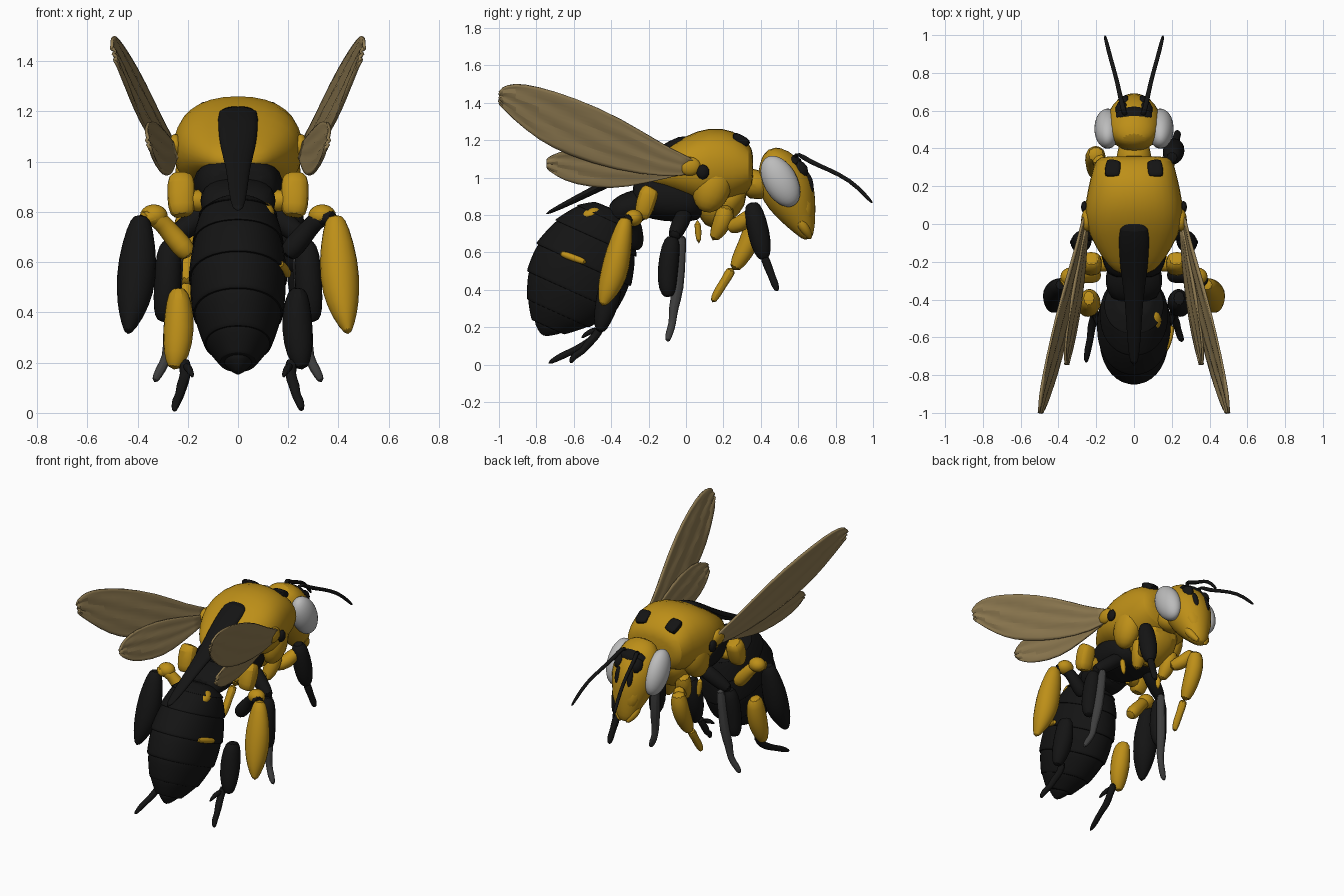
import bpy, bmesh, math
from mathutils import Vector, Matrix


def mat(name, c):
    m = bpy.data.materials.new(name)
    m.diffuse_color = (*c, 1)
    return m


YEL = mat("yellow", (0.51, 0.275, 0.009))
BLK = mat("black", (0.007, 0.007, 0.007))
WNG = mat("wing_tan", (0.28, 0.2, 0.085))
DRK = mat("dark_grey", (0.05, 0.05, 0.05))
EYE = mat("eye_grey", (0.5, 0.5, 0.5))


def finish(name, bm, m, sub=0, angle=40):
    bmesh.ops.recalc_face_normals(bm, faces=bm.faces)
    me = bpy.data.meshes.new(name)
    bm.to_mesh(me)
    bm.free()
    ob = bpy.data.objects.new(name, me)
    bpy.context.collection.objects.link(ob)
    me.materials.append(m)
    if sub:
        ob.modifiers.new("sub", 'SUBSURF').levels = sub
        ob.modifiers["sub"].render_levels = sub
    bpy.ops.object.select_all(action='DESELECT')
    ob.select_set(True)
    bpy.context.view_layer.objects.active = ob
    bpy.ops.object.shade_smooth_by_angle(angle=math.radians(angle))
    return ob


def tube(name, pts, m, s=1, sides=10, axis=None, power=1.0, sub=1):
    """Loft through (x, y, z, half width, half depth) sections; s=-1 mirrors x."""
    P = [Vector((p[0] * s, p[1], p[2])) for p in pts]
    bm = bmesh.new()
    rings = []
    for i, p in enumerate(pts):
        t = Vector(axis) if axis else P[min(i + 1, len(P) - 1)] - P[max(i - 1, 0)]
        t.normalize()
        u = Vector((1, 0, 0)) if abs(t.x) < 0.9 else Vector((0, 0, 1))
        u = (u - t * u.dot(t)).normalized()
        v = t.cross(u)
        ring = []
        for k in range(sides):
            a = 2 * math.pi * k / sides
            c, d = math.cos(a), math.sin(a)
            c = math.copysign(abs(c) ** power, c)
            d = math.copysign(abs(d) ** power, d)
            ring.append(bm.verts.new(P[i] + u * c * p[3] + v * d * p[-1]))
        rings.append(ring)
    for a, b in zip(rings, rings[1:]):
        for k in range(sides):
            bm.faces.new((a[k], a[(k + 1) % sides], b[(k + 1) % sides], b[k]))
    bm.faces.new(rings[0])
    bm.faces.new(rings[-1])
    return finish(name, bm, m, sub)


def ball(name, loc, size, m, tilt=0, seg=16):
    bm = bmesh.new()
    bmesh.ops.create_uvsphere(bm, u_segments=seg, v_segments=seg * 5 // 8, radius=1)
    M = Matrix.Translation(loc) @ Matrix.Rotation(tilt, 4, 'X') @ Matrix.Diagonal((*size, 1))
    bmesh.ops.transform(bm, matrix=M, verts=bm.verts)
    return finish(name, bm, m)


def wing(name, rows, s, lift, ripple):
    """Thin rippled sheet between upper and lower edge points (y, z)."""
    bm = bmesh.new()
    n = 8
    grid = []
    for i, (y0, z0, y1, z1) in enumerate(rows):
        line = []
        for k in range(n + 1):
            f = k / n
            y, z = y0 + (y1 - y0) * f, z0 + (z1 - z0) * f
            x = 0.26 - 0.137 * y + 0.25 * (z - 1.05) + lift
            if 0 < k < n:
                x += ripple * math.sin(2.2 * k + 1.7 * i) * min(1, i / 2)
            line.append(bm.verts.new((s * x, y, z)))
        grid.append(line)
    for a, b in zip(grid, grid[1:]):
        for k in range(n):
            bm.faces.new((a[k], a[k + 1], b[k + 1], b[k]))
    ob = finish(name, bm, WNG, 1)
    sol = ob.modifiers.new("thick", 'SOLIDIFY')
    sol.thickness, sol.offset = 0.012, 0


# thorax: yellow dome, black underside, waist and neck
def sections(rows):
    return [(0, y, (a + b) / 2, w, (b - a) / 2) for y, a, b, w in rows]


tube("thorax", sections([(0.36, 0.98, 1.13, 0.16), (0.345, 0.92, 1.18, 0.21), (0.26, 0.87, 1.26, 0.23),
     (0.12, 0.83, 1.275, 0.265), (0, 0.88, 1.23, 0.265), (-0.12, 0.93, 1.15, 0.21),
     (-0.22, 0.95, 1.08, 0.14), (-0.27, 0.97, 1.03, 0.08)]), YEL, sides=16, axis=(0, -1, 0), power=0.85)
tube("thorax_underside", sections([(0.1, 0.78, 0.95, 0.14), (0.03, 0.76, 1.0, 0.19), (-0.12, 0.76, 1.03, 0.19),
     (-0.24, 0.79, 1.03, 0.16), (-0.29, 0.83, 0.98, 0.12)]), BLK, sides=14, axis=(0, -1, 0), power=0.8)
tube("breast", sections([(0.33, 0.86, 1.0, 0.1), (0.25, 0.76, 1.0, 0.15), (0.14, 0.7, 1.0, 0.15),
     (0.06, 0.78, 0.95, 0.12)]), YEL, sides=12, axis=(0, -1, 0))
tube("waist", sections([(-0.2, 0.76, 0.95, 0.14), (-0.28, 0.75, 0.94, 0.16), (-0.36, 0.75, 0.91, 0.15),
     (-0.42, 0.74, 0.86, 0.1)]), BLK, sides=12, axis=(0, -1, 0), power=0.8)
tube("neck", sections([(0.3, 0.88, 1.08, 0.12), (0.38, 0.88, 1.04, 0.09), (0.46, 0.88, 1.04, 0.08)]),
     YEL, axis=(0, 1, 0))

# long black stripe over the back
tube("back_stripe", [(0, 0.03, 1.2, 0.06, 0.015), (0, -0.02, 1.205, 0.085, 0.03), (0, -0.13, 1.14, 0.085, 0.03),
     (0, -0.26, 1.05, 0.075, 0.035), (0, -0.4, 0.98, 0.05, 0.025), (0, -0.6, 0.88, 0.04, 0.02),
     (0, -0.76, 0.8, 0.022, 0.01)], BLK)

# abdomen: tilted overlapping plates, each flaring over the next
prof = [(-0.41, 0.83, 0.1, 0.1), (-0.43, 0.785, 0.155, 0.165), (-0.48, 0.68, 0.18, 0.235),
        (-0.545, 0.54, 0.195, 0.275), (-0.61, 0.4, 0.18, 0.26), (-0.68, 0.28, 0.135, 0.185),
        (-0.735, 0.205, 0.075, 0.1)]
for i, (a, b) in enumerate(zip(prof, prof[1:])):
    rows = []
    for f, g in ((-0.2, 0.92), (0, 0.98), (0.2, 1.01), (0.6, 1.03), (1, 1.03), (1.06, 1.02), (1.06, 0.93)):
        y, z, w, d = (p + (q - p) * f for p, q in zip(a, b))
        rows.append((0, y, z, w * g, d * g))
    tube(f"abdomen_plate_{i + 1}", rows, BLK, sides=18, axis=(0, -0.41, -0.91), power=0.95)
tube("abdomen_tip", [(0, -0.715, 0.23, 0.09, 0.125), (0, -0.75, 0.185, 0.045, 0.065), (0, -0.765, 0.155, 0.01, 0.015)],
     BLK, axis=(0, -0.41, -0.91))
tube("abdomen_yellow_mark", [(0.16, -0.68, 0.6, 0.02), (0.19, -0.6, 0.57, 0.02), (0.2, -0.53, 0.545, 0.018)], YEL)
ball("abdomen_top_mark", (0.1, -0.51, 0.8), (0.045, 0.06, 0.035), YEL, 0.4)

# head with snout, eyes and black markings
tube("head", [(0, 0.44, 1.15, 0.06, 0.03), (0, 0.47, 1.11, 0.12, 0.09), (0, 0.505, 1.02, 0.15, 0.14),
     (0, 0.545, 0.93, 0.15, 0.15), (0, 0.585, 0.84, 0.125, 0.12), (0, 0.62, 0.76, 0.085, 0.08),
     (0, 0.645, 0.7, 0.06, 0.045), (0, 0.655, 0.67, 0.03, 0.02)], YEL, sides=16)
ball("face_plate", (0, 0.63, 0.87), (0.1, 0.055, 0.13), YEL, 0.2)
ball("forehead_band", (0, 0.575, 1.08), (0.1, 0.05, 0.04), BLK, -0.5, 10)
for s, side in ((1, "right"), (-1, "left")):
    ball(f"eye_{side}", (s * 0.14, 0.505, 0.98), (0.07, 0.09, 0.148), EYE, 0.5, 24)
    ball(f"brow_mark_{side}", (s * 0.065, 0.6, 1.04), (0.035, 0.055, 0.05), BLK, -0.6, 10)
    ball(f"cheek_mark_{side}", (s * 0.045, 0.655, 0.97), (0.02, 0.025, 0.06), BLK, 0.2)
    tube(f"mandible_{side}", [(s * 0.07, 0.6, 0.78, 0.03), (s * 0.06, 0.64, 0.72, 0.03),
         (s * 0.02, 0.67, 0.67, 0.012)], YEL)
    tube(f"antenna_{side}", [(0.04, 0.6, 1.0, 0.016), (0.045, 0.57, 1.12, 0.015), (0.055, 0.6, 1.13, 0.015),
         (0.07, 0.66, 1.085, 0.014), (0.09, 0.76, 1.045, 0.012), (0.125, 0.88, 0.985, 0.012),
         (0.145, 0.96, 0.905, 0.012), (0.155, 1.0, 0.86, 0.007)], BLK, s, 8)

    # wings with hinge
    wing(f"forewing_{side}", [(0.04, 1.1, 0.04, 1.02), (-0.1, 1.16, -0.1, 1.0), (-0.35, 1.32, -0.38, 1.04),
         (-0.6, 1.43, -0.63, 1.12), (-0.8, 1.49, -0.79, 1.2), (-0.92, 1.505, -0.92, 1.31),
         (-0.99, 1.48, -0.99, 1.38), (-1.0, 1.455, -1.0, 1.4)], s, 0, 0.014)
    wing(f"hindwing_{side}", [(0, 1.07, 0, 1.02), (-0.2, 1.12, -0.22, 0.97), (-0.4, 1.16, -0.4, 0.935),
         (-0.58, 1.16, -0.6, 0.965), (-0.69, 1.135, -0.7, 1.01), (-0.745, 1.1, -0.745, 1.05)], s, -0.01, 0.01)
    ball(f"wing_hinge_{side}", (s * 0.25, 0.02, 1.06), (0.03, 0.06, 0.05), YEL)
    ball(f"hinge_mark_{side}", (s * 0.262, 0.09, 1.03), (0.02, 0.035, 0.04), BLK, 0, 8)
    tube(f"shoulder_mark_{side}", [(0.105, 0.33, 1.175, 0.035, 0.02), (0.11, 0.32, 1.19, 0.042, 0.025),
         (0.115, 0.26, 1.22, 0.042, 0.025), (0.115, 0.25, 1.22, 0.035, 0.02)], BLK, s, 12, power=0.5)
    ball(f"flank_plate_{side}", (s * 0.17, 0.14, 0.95), (0.08, 0.1, 0.14), YEL, -0.3)

    # hind legs
    shin, foot = (YEL, BLK) if s > 0 else (BLK, YEL)
    tube(f"hind_hip_{side}", [(0.225, -0.18, 0.95, 0.045, 0.04), (0.227, -0.2, 0.92, 0.06, 0.06),
         (0.225, -0.23, 0.81, 0.058, 0.05), (0.22, -0.24, 0.78, 0.04, 0.035)], YEL, s, power=0.7)
    tube(f"hind_hip_link_{side}", [(0.1, -0.2, 0.84, 0.05), (0.22, -0.22, 0.85, 0.05)], YEL, s)
    tube(f"hind_thigh_{side}", [(0.19, -0.27, 0.62, 0.035), (0.22, -0.27, 0.66, 0.05), (0.28, -0.27, 0.73, 0.04),
         (0.33, -0.29, 0.79, 0.045), (0.39, -0.32, 0.77, 0.04)], BLK if s > 0 else YEL, s)
    ball(f"hind_knee_{side}", (s * 0.335, -0.28, 0.785), (0.055, 0.05, 0.045), YEL)
    tube(f"hind_shin_{side}", [(0.385, -0.32, 0.79, 0.03, 0.03), (0.39, -0.33, 0.74, 0.055, 0.05),
         (0.4, -0.36, 0.6, 0.085, 0.075), (0.41, -0.385, 0.48, 0.08, 0.08), (0.425, -0.42, 0.39, 0.055, 0.06),
         (0.44, -0.45, 0.31, 0.012, 0.02)], shin, s)
    tube(f"hind_foot_{side}", [(0.24, -0.39, 0.5, 0.03, 0.045), (0.235, -0.4, 0.45, 0.055, 0.065),
         (0.235, -0.42, 0.33, 0.068, 0.07), (0.245, -0.45, 0.23, 0.055, 0.05), (0.255, -0.46, 0.17, 0.025, 0.025)],
         foot, s)
    back = 0.03 * s
    tube(f"hind_toes_{side}", [(0.215, -0.45, 0.22, 0.03), (0.205, -0.48, 0.15, 0.022), (0.225, -0.53, 0.11, 0.026),
         (0.23, -0.58 + back, 0.07, 0.018), (0.245, -0.63 + back, 0.05, 0.022),
         (0.255, -0.68 + back * 2, 0.005, 0.012)], BLK, s, 8)
    tube(f"hind_spur_{side}", [(0.21, -0.47, 0.19, 0.02), (0.19, -0.53, 0.17, 0.016), (0.18, -0.56, 0.14, 0.006)], BLK, s, 8)

    # middle legs
    tube(f"middle_thigh_{side}", [(0.1, 0.0, 0.82, 0.05), (0.18, -0.03, 0.76, 0.05), (0.29, -0.07, 0.67, 0.04)], BLK, s)
    tube(f"middle_shin_{side}", [(0.27, -0.07, 0.69, 0.03), (0.275, -0.08, 0.64, 0.055), (0.28, -0.1, 0.5, 0.06),
         (0.29, -0.1, 0.4, 0.05), (0.3, -0.09, 0.36, 0.025)], BLK, s)
    tube(f"middle_foot_{side}", [(0.24, -0.02, 0.7, 0.03), (0.245, -0.03, 0.6, 0.03), (0.26, -0.04, 0.4, 0.035),
         (0.275, -0.07, 0.3, 0.028), (0.28, -0.07, 0.22, 0.02), (0.31, -0.09, 0.17, 0.024),
         (0.335, -0.1, 0.12, 0.014)], DRK, s, 8)

    # front legs: hips shared, right swings forward, left swings back
    tube(f"front_hip_{side}", [(0.13, 0.22, 0.86, 0.05), (0.12, 0.2, 0.76, 0.06), (0.1, 0.14, 0.66, 0.03)], YEL, s)
    tube(f"front_hip_pin_{side}", [(0.15, 0.06, 0.78, 0.025), (0.14, 0.07, 0.64, 0.015)], YEL, s)
    tube(f"front_thigh_{side}", [(0.11, 0.22, 0.73, 0.04), (0.16, 0.3, 0.75, 0.05), (0.2, 0.36, 0.82, 0.04)], YEL, s)

tube("front_shin_right", [(0.2, 0.35, 0.87, 0.03), (0.205, 0.36, 0.83, 0.055), (0.21, 0.39, 0.7, 0.065),
     (0.215, 0.41, 0.6, 0.05), (0.22, 0.42, 0.56, 0.025)], BLK)
tube("front_foot_right", [(0.215, 0.41, 0.6, 0.025), (0.22, 0.44, 0.52, 0.026), (0.225, 0.46, 0.47, 0.02),
     (0.23, 0.475, 0.43, 0.024), (0.23, 0.49, 0.39, 0.012)], BLK, sides=8)
tube("front_shin_left", [(-0.2, 0.37, 0.82, 0.05), (-0.205, 0.36, 0.7, 0.06), (-0.205, 0.31, 0.6, 0.055),
     (-0.205, 0.25, 0.5, 0.035)], YEL)
tube("front_foot_left", [(-0.205, 0.25, 0.52, 0.035), (-0.21, 0.21, 0.45, 0.024), (-0.21, 0.17, 0.39, 0.028),
     (-0.215, 0.14, 0.33, 0.018)], YEL, sides=8)
